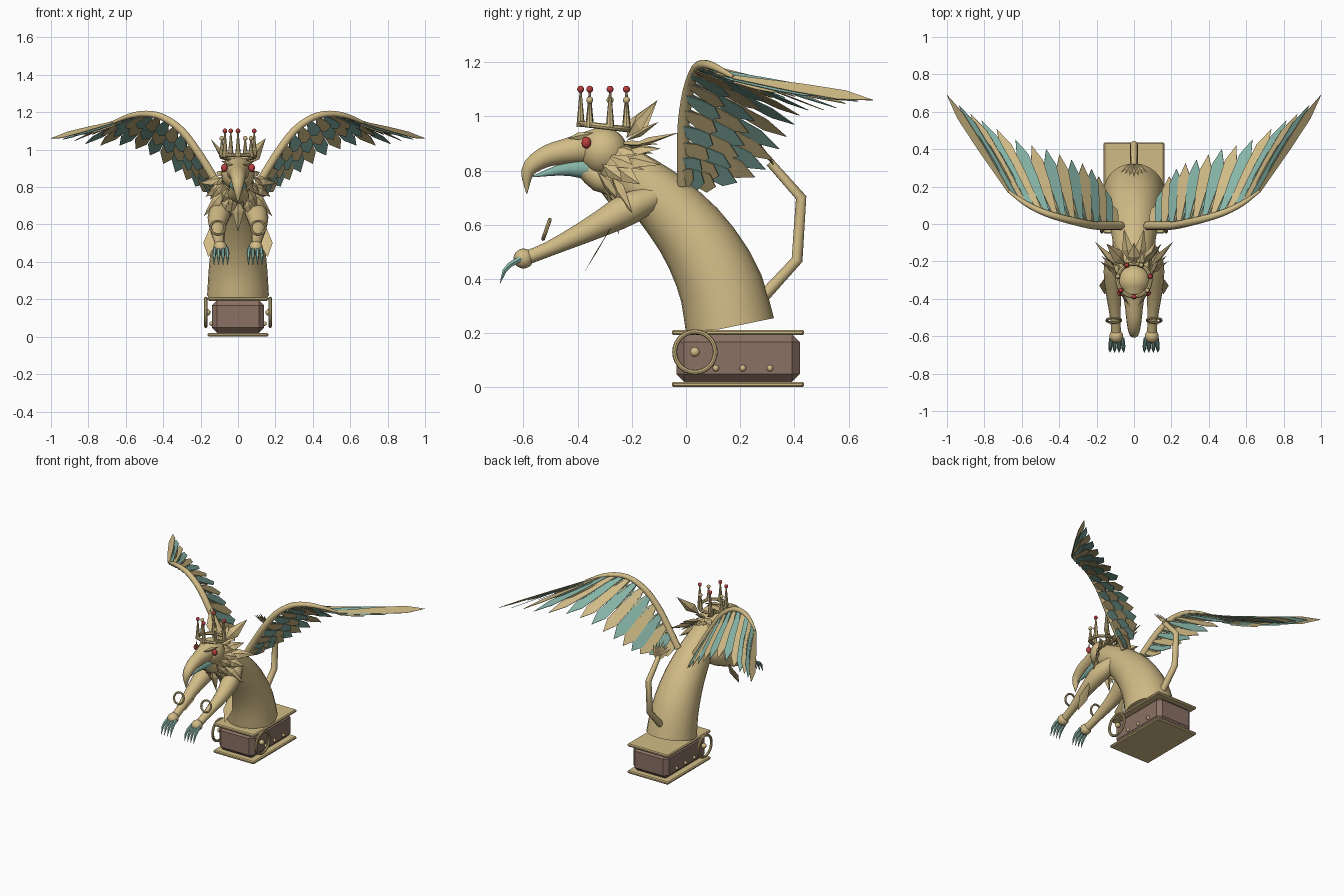
import bpy, bmesh, math
from mathutils import Vector as V, Matrix

cube = bpy.data.objects.get("Cube")
if cube:
    bpy.data.objects.remove(cube, do_unlink=True)


def material(name, rgb):
    m = bpy.data.materials.new(name)
    m.use_nodes = True
    m.diffuse_color = (*rgb, 1)
    m.node_tree.nodes["Principled BSDF"].inputs["Base Color"].default_value = (*rgb, 1)
    return m


GOLD = material("pale_gold", (.64, .50, .24))
TEAL = material("soft_teal", (.24, .46, .39))
BROWN = material("wood_brown", (.26, .165, .13))
RED = material("gem_red", (.50, .05, .05))


def finish(bm, name, mats, smooth=False):
    bmesh.ops.recalc_face_normals(bm, faces=bm.faces[:])
    me = bpy.data.meshes.new(name)
    bm.to_mesh(me)
    bm.free()
    for m in mats:
        me.materials.append(m)
    if smooth:
        for p in me.polygons:
            p.use_smooth = True
        me.set_sharp_from_angle(angle=math.radians(40))
    ob = bpy.data.objects.new(name, me)
    bpy.context.scene.collection.objects.link(ob)
    return ob


def sample(keys, n):
    """n points along a smooth curve through the keys."""
    k = [V(p) for p in keys]
    k = [2 * k[0] - k[1]] + k + [2 * k[-1] - k[-2]]
    out = []
    for i in range(n):
        f = i / (n - 1) * (len(keys) - 1)
        j = min(int(f), len(keys) - 2)
        t = f - j
        a, b, c, d = k[j:j + 4]
        out.append(.5 * (2 * b + (c - a) * t + (2 * a - 5 * b + 4 * c - d) * t * t
                         + (3 * b - a - 3 * c + d) * t ** 3))
    return out


def tube(name, keys, mat, n=0, sides=12, ref=(1, 0, 0)):
    """Round tube; each key is x, y, z, radius."""
    pts = sample(keys, n) if n else [V(p) for p in keys]
    pos, bm, rings = [p.to_3d() for p in pts], bmesh.new(), []
    for i, p in enumerate(pos):
        t = (pos[min(i + 1, len(pos) - 1)] - pos[max(i - 1, 0)]).normalized()
        u = (V(ref) - t * t.dot(V(ref))).normalized()
        v, r = t.cross(u), max(pts[i][3], .001)
        angles = [2 * math.pi * j / sides for j in range(sides)]
        rings.append([bm.verts.new(p + r * (u * math.cos(a) + v * math.sin(a))) for a in angles])
    for a, b in zip(rings, rings[1:]):
        for j in range(sides):
            bm.faces.new((a[j - 1], a[j], b[j], b[j - 1]))
    bm.faces.new(rings[0])
    bm.faces.new(rings[-1])
    return finish(bm, name, [mat], True)


def ball(name, loc, r, mat, scale=(1, 1, 1), seg=16):
    bm = bmesh.new()
    mtx = Matrix.Translation(loc) @ Matrix.Diagonal((*scale, 1))
    bmesh.ops.create_uvsphere(bm, u_segments=seg, v_segments=seg // 2 + 2, radius=r, matrix=mtx)
    return finish(bm, name, [mat], True)


def ring(name, loc, R, r, axis, mat=GOLD, seg=28):
    q = V((0, 0, 1)).rotation_difference(V(axis))
    bm, loops = bmesh.new(), []
    for i in range(seg):
        a = 2 * math.pi * i / seg
        loops.append([bm.verts.new(V(loc) + q @ V(((R + r * math.cos(b)) * math.cos(a),
                     (R + r * math.cos(b)) * math.sin(a), r * math.sin(b))))
                     for b in [math.pi * j / 4 for j in range(8)]])
    for i in range(seg):
        for j in range(8):
            bm.faces.new((loops[i - 1][j - 1], loops[i][j - 1], loops[i][j], loops[i - 1][j]))
    return finish(bm, name, [mat], True)


def box(name, lo, hi, mat, bevel):
    lo, hi = V(lo), V(hi)
    bm = bmesh.new()
    bmesh.ops.create_cube(bm, size=1, matrix=Matrix.Translation((lo + hi) / 2)
                          @ Matrix.Diagonal((*(hi - lo), 1)))
    ob = finish(bm, name, [mat])
    mod = ob.modifiers.new("chamfer", 'BEVEL')
    mod.width, mod.segments = bevel, 1


def blade(bm, root, tip, side, width, thick=.4, mid=.4):
    """Faceted leaf-shaped spike."""
    root, tip = V(root), V(tip)
    d = (tip - root).normalized()
    u = (V(side) - d * d.dot(V(side))).normalized() * width
    v = d.cross(u) * thick
    m = root.lerp(tip, mid)
    a, b = bm.verts.new(root), bm.verts.new(tip)
    q = [bm.verts.new(m + o) for o in (u, v, -u, -v)]
    for j in range(4):
        bm.faces.new((a, q[j - 1], q[j]))
        bm.faces.new((b, q[j], q[j - 1]))


# Plinth
box("plinth_box", (-.14, -.035, .02), (.14, .42, .195), BROWN, .028)
box("plinth_bottom_plate", (-.162, -.052, 0), (.162, .436, .02), GOLD, .006)
box("plinth_top_plate", (-.162, -.052, .192), (.162, .436, .212), GOLD, .006)
for s in (-1, 1):
    ring("plinth_ring", (s * .172, .033, .13), .075, .009, (1, 0, 0))
    ball("ring_boss", (s * .165, .033, .13), .018, GOLD)
    for y in (.11, .21, .31):
        ball("plinth_stud", (s * .142, y, .07), .012, GOLD, seg=10)

# Body, head and beak
tube("body", [(0, .163, .222, .165), (0, .125, .38, .155), (0, .04, .54, .138),
              (0, -.07, .67, .118), (0, -.16, .75, .102), (0, -.28, .84, .08)], GOLD, 12, 24)
ball("head", (0, -.305, .87), .089, GOLD, seg=24)
tube("upper_beak", [(0, -.32, .89, .07), (0, -.43, .873, .05), (0, -.52, .85, .04),
                    (0, -.582, .80, .027), (0, -.588, .715, .002)], GOLD, 14, 14)
tube("lower_beak", [(0, -.36, .81, .045), (0, -.45, .805, .024), (0, -.565, .778, .003)], TEAL, 6)
tube("throat", [(0, -.23, .79, .085), (0, -.31, .77, .055), (0, -.37, .81, .04)], GOLD, 6)
brows = bmesh.new()
for s in (-1, 1):
    ball("eye", (s * .073, -.368, .903), .022, RED, (.8, .8, 1), 12)
    blade(brows, (s * .025, -.435, .918), (s * .092, -.34, .94), (0, 0, 1), .014)
finish(brows, "brows", [GOLD])

# Crown with alternating red and gold beads
ring("crown_band", (0, -.30, .962), .088, .011, (0, .12, 1))
for i in range(7):
    a = 2 * math.pi * i / 7 - math.pi / 2
    x, y = .089 * math.cos(a), -.30 + .089 * math.sin(a)
    top, mat = (1.10, RED) if i % 2 == 0 else (1.06, GOLD)
    tube("crown_spike", [(x, y, .96, .016), (x, y, top, .003)], GOLD, sides=8)
    ball("crown_bead", (x, y, top), .013, mat, seg=10)

# Mane: collars of pointed leaves around the neck, with ears on top
mane = bmesh.new()
axis, up = V((0, -.86, .5)), V((0, .5, .86))
for centre, r0, r1, back, n, w in [((0, -.25, .82), .085, .20, .12, 13, .032),
                                   ((0, -.30, .84), .075, .14, .13, 12, .027)]:
    for i in range(n):
        a = 2 * math.pi * (i + .5) / n
        rad = V((1, 0, 0)) * math.sin(a) + up * math.cos(a)
        k = 1 + .12 * (-1) ** i
        blade(mane, V(centre) + rad * r0, V(centre) + rad * r1 * k - axis * back * k,
              rad.cross(axis), w)
for s in (-1, 1):
    blade(mane, (s * .045, -.22, .92), (s * .148, -.105, 1.06), (1, .3, -1), .04)
blade(mane, (0, -.22, .91), (0, -.10, .98), (1, 0, 0), .035)
finish(mane, "mane", [GOLD])

# Arms, hands and claws
for s in (-1, 1):
    tube("arm", [(s * .07, -.12, .70, .045), (s * .10, -.22, .655, .06), (s * .11, -.34, .59, .045),
                 (s * .10, -.50, .513, .028), (s * .095, -.59, .477, .026)], GOLD, 10)
    ball("hand", (s * .095, -.60, .475), .037, GOLD)
    ring("bracelet", (s * .108, -.515, .583), .038, .007, (0, -.94, .33))
    for k in (-1.5, -.5, .5, 1.5):
        x = s * .092 + k * .02
        tube("claw", [(x, -.61, .475, .011), (x + k * .003, -.65, .452, .011),
                      (x + k * .004, -.67, .43, .009), (x + k * .004, -.687, .382, .001)],
             TEAL, sides=6)
    fin = bmesh.new()
    blade(fin, (s * .14, -.265, .61), (s * .158, -.375, .425), (1, 0, 0), .035, .06, .6)
    finish(fin, "elbow_fin", [GOLD])

# Tail with a spiky tuft
tube("tail", [(0, .24, .29, .022), (0, .30, .35, .022), (0, .41, .47, .021),
              (0, .425, .70, .02), (0, .31, .83, .016)], GOLD)
tuft = bmesh.new()
for k in range(-3, 4):
    blade(tuft, (0, .33, .81), (k * .024, .25 + .008 * abs(k), .93 - .012 * abs(k)),
          (1, 0, 0), .015)
finish(tuft, "tail_tuft", [GOLD])

# Wings: a curved arm, long feathers and shorter rows beneath
ARM = [(.07, -.01, .75, .023), (.13, -.01, .85, .023), (.21, -.008, .98, .022),
       (.30, .01, 1.10, .021), (.40, .035, 1.172, .019), (.49, .065, 1.192, .017),
       (.58, .11, 1.18, .014), (.67, .175, 1.145, .008)]
TIPS = [(.13, .11, .74), (.18, .24, .77), (.25, .31, .82), (.35, .35, .89), (.47, .40, .97),
        (.61, .44, 1.02), (.78, .535, 1.025), (.89, .60, 1.05), (1, .69, 1.06)]
COUNT = 15


def feather(bm, root, tip, side, width, s, colour):
    shape = [(0, -.35), (.45, -.9), (.78, -1), (1, 0), (.78, 1), (.45, .9), (0, .35)]
    pts = [root.lerp(tip, f) + side * width * w for f, w in shape]
    face = bm.faces.new([bm.verts.new((p.x * s, p.y, p.z)) for p in pts])
    face.material_index = colour


for s, label in ((1, "left"), (-1, "right")):
    tube(label + "_wing_arm", [(x * s, y, z, r) for x, y, z, r in ARM], GOLD, 22, 10, (0, 1, 0))
    roots = [p.to_3d() for p in sample(ARM, COUNT + 1)][1:]
    tips = sample(TIPS, COUNT)
    for row, (length, gap) in enumerate([(1, 0), (.68, .009), (.38, .018)]):
        bm = bmesh.new()
        for i in range(COUNT):
            along = (roots[min(i + 1, COUNT - 1)] - roots[max(i - 1, 0)]).normalized()
            d = (tips[i] - roots[i]).normalized()
            side = (along - d * d.dot(along)).normalized()
            under = side.cross(d)
            if under.z > 0:
                under = -under
            off = under * gap
            width = .046 - .020 * i / (COUNT - 1)
            feather(bm, roots[i] + off, roots[i].lerp(tips[i], length) + off,
                    side + under * .15, width, s, (i + row) % 2)
        ob = finish(bm, label + ("_long_feathers", "_middle_feathers", "_short_feathers")[row],
                    [GOLD, TEAL])
        mod = ob.modifiers.new("thickness", 'SOLIDIFY')
        mod.thickness, mod.offset = .003, 0
